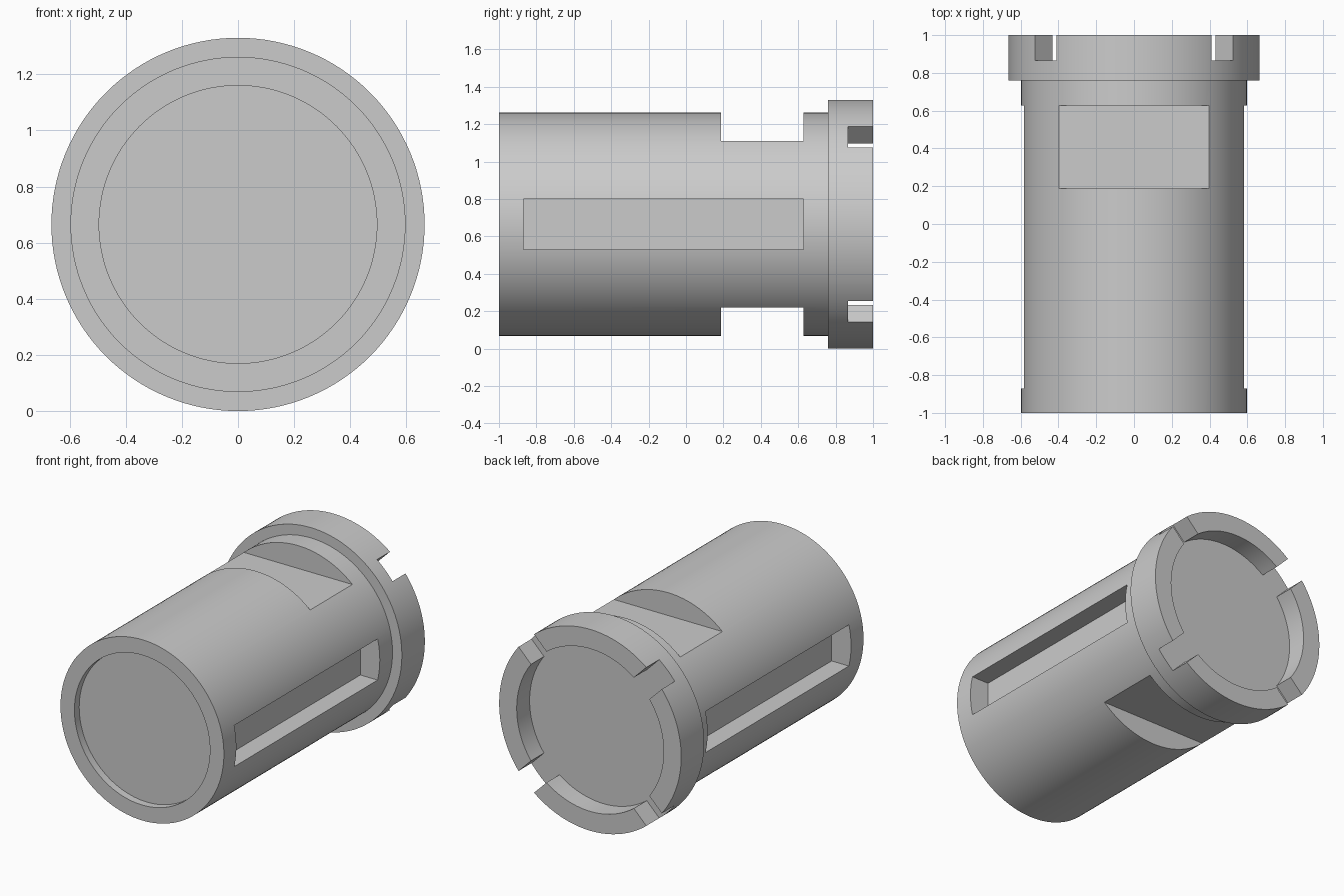
import bpy, bmesh, math
from mathutils import Matrix, Vector

cube = bpy.data.objects.get("Cube")
if cube:
    bpy.data.objects.remove(cube, do_unlink=True)

R_FLANGE, R_TUBE = 0.665, 0.597
R_FRONT, R_BACK = 0.495, 0.537
NOTCH_Y = 0.865
SEGMENTS = 128
CENTRE = Vector((0, 0, R_FLANGE))

grey = bpy.data.materials.new("light_grey")
grey.use_nodes = True
colour = (0.6, 0.6, 0.6, 1)
grey.diffuse_color = colour
grey.node_tree.nodes["Principled BSDF"].inputs["Base Color"].default_value = colour


def add_object(name, bm):
    bmesh.ops.recalc_face_normals(bm, faces=bm.faces)
    mesh = bpy.data.meshes.new(name)
    bm.to_mesh(mesh)
    bm.free()
    mesh.materials.append(grey)
    obj = bpy.data.objects.new(name, mesh)
    bpy.context.collection.objects.link(obj)
    return obj


def lathe(name, profile):
    """Spin (radius, y) points around the long axis."""
    bm = bmesh.new()
    verts = [bm.verts.new((r, y, 0)) for r, y in profile]
    edges = [bm.edges.new(pair) for pair in zip(verts, verts[1:])]
    bmesh.ops.spin(bm, geom=verts + edges, cent=(0, 0, 0), axis=(0, 1, 0),
                   angle=math.tau, steps=SEGMENTS)
    bmesh.ops.remove_doubles(bm, verts=bm.verts, dist=1e-5)
    # merge each recess floor into one flat disc
    bmesh.ops.dissolve_limit(bm, angle_limit=0.001, verts=bm.verts, edges=bm.edges)
    bmesh.ops.translate(bm, verts=bm.verts, vec=CENTRE)
    return add_object(name, bm)


def cut_box(target, low, high, turn):
    """Subtract a box turned about the long axis."""
    low, high = Vector(low), Vector(high)
    size = high - low
    bm = bmesh.new()
    bmesh.ops.create_cube(bm, size=1, matrix=Matrix.Translation(CENTRE)
                          @ Matrix.Rotation(turn, 4, 'Y')
                          @ Matrix.Translation((low + high) / 2)
                          @ Matrix.Diagonal((*size, 1)))
    cutter = add_object("cutter", bm)
    cutter.hide_render = True
    mod = target.modifiers.new("cut", 'BOOLEAN')
    mod.operation, mod.solver, mod.object = 'DIFFERENCE', 'EXACT', cutter
    bpy.ops.object.modifier_apply(modifier=mod.name)
    bpy.data.objects.remove(cutter, do_unlink=True)


# Flanged barrel with a shallow front recess and a deeper rear cup
barrel = lathe("flanged_barrel", [
    (0, -0.95), (R_FRONT, -0.95), (R_FRONT, -1), (R_TUBE, -1),
    (R_TUBE, 0.76), (R_FLANGE, 0.76), (R_FLANGE, 1),
    (R_BACK, 1), (R_BACK, NOTCH_Y), (0, NOTCH_Y)])
bpy.context.view_layer.objects.active = barrel
barrel.select_set(True)

for side in (0, math.pi):
    # Long side slots
    cut_box(barrel, (0.455, -0.87, -0.136), (0.8, 0.627, 0.136), side)
    # Wrench flats above and below
    cut_box(barrel, (0.446, 0.187, -0.7), (0.8, 0.627, 0.7), side + math.pi / 2)

# Four diagonal notches in the rear rim
for i in range(4):
    cut_box(barrel, (0.45, NOTCH_Y, -0.08), (0.8, 1.1, 0.08), math.pi / 4 + i * math.pi / 2)

bpy.ops.object.shade_smooth_by_angle(angle=math.radians(25))
